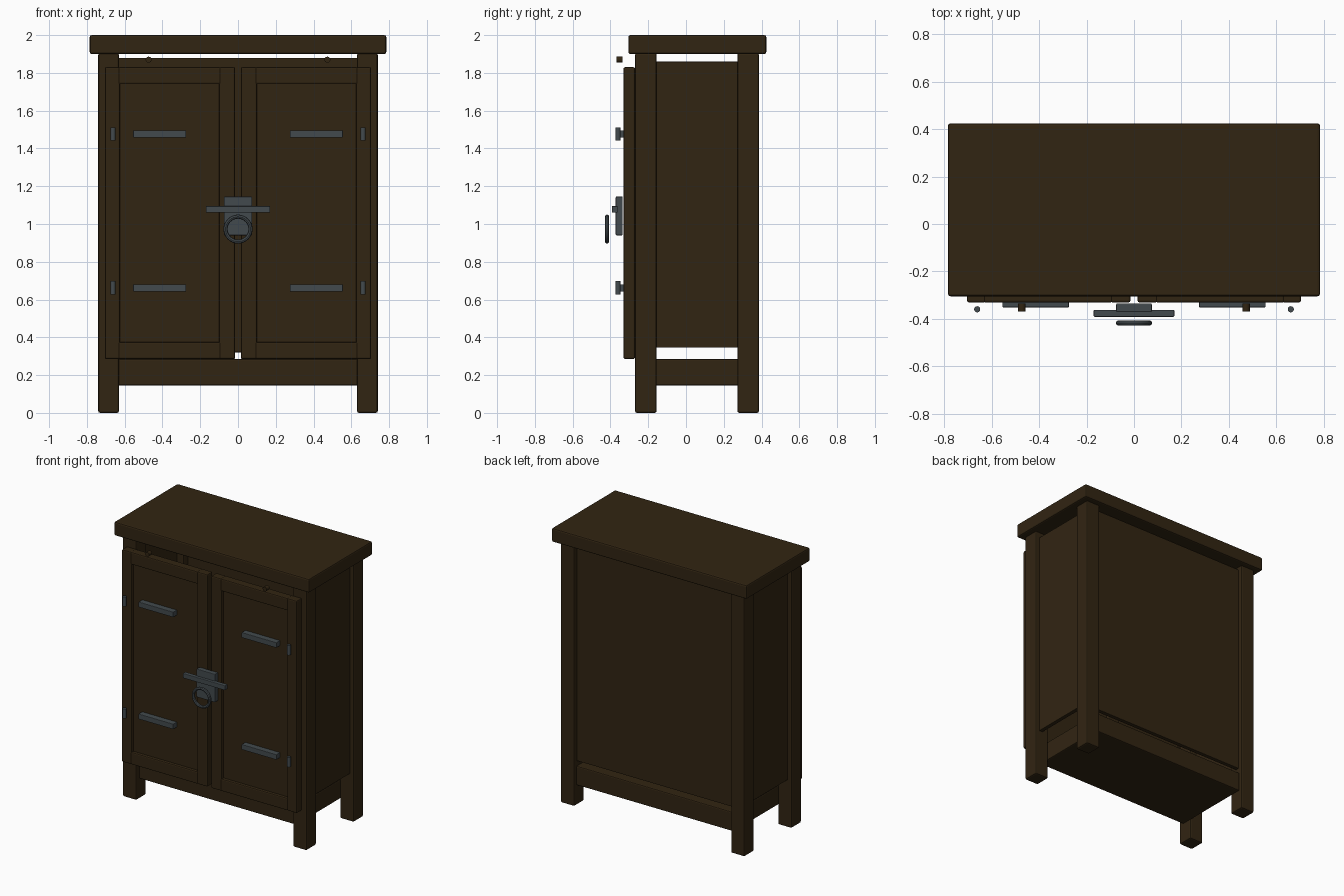
import bpy
from math import pi

if "Cube" in bpy.data.objects:
    bpy.data.objects.remove(bpy.data.objects["Cube"], do_unlink=True)


def material(name, rgb):
    m = bpy.data.materials.new(name)
    m.use_nodes = True
    m.diffuse_color = (*rgb, 1)
    m.node_tree.nodes["Principled BSDF"].inputs["Base Color"].default_value = (*rgb, 1)
    return m


WOOD = material("dark_wood", (0.031, 0.018, 0.006))
IRON = material("grey_iron", (0.055, 0.068, 0.075))


def finish(obj, name, mat, bevel=0):
    obj.name = name
    obj.data.materials.append(mat)
    if bevel:
        mod = obj.modifiers.new("edge_bevel", "BEVEL")
        mod.width = bevel
        mod.segments = 2
    return obj


def box(name, x, y, z, mat=WOOD, bevel=0.008):
    """Box from (low, high) ranges on each axis."""
    bpy.ops.mesh.primitive_cube_add(size=1)
    obj = bpy.context.object
    obj.location = [(a + b) / 2 for a, b in (x, y, z)]
    obj.scale = [abs(b - a) for a, b in (x, y, z)]
    bpy.ops.object.transform_apply(location=False, rotation=False, scale=True)
    return finish(obj, name, mat, bevel)


def rod(name, loc, radius, length, mat, rot=(0, 0, 0)):
    bpy.ops.mesh.primitive_cylinder_add(vertices=16, radius=radius, depth=length,
                                        location=loc, rotation=rot)
    bpy.ops.object.shade_smooth_by_angle()
    return finish(bpy.context.object, name, mat)


# Carcass
box("top_slab", (-0.785, 0.785), (-0.305, 0.425), (1.9, 2.0), bevel=0.01)
box("base_plinth", (-0.635, 0.635), (-0.235, 0.36), (0.145, 0.285))
box("back_panel", (-0.635, 0.635), (0.325, 0.355), (0.32, 1.88), bevel=0.004)

for side, s in (("left", 1), ("right", -1)):
    def mx(a, b):
        return tuple(sorted((s * a, s * b)))

    # Legs and side panel
    box(f"front_leg_{side}", mx(0.63, 0.74), (-0.27, -0.155), (0, 1.905), bevel=0.01)
    box(f"back_leg_{side}", mx(0.63, 0.74), (0.272, 0.386), (0, 1.905), bevel=0.01)
    box(f"side_panel_{side}", mx(0.68, 0.71), (-0.16, 0.275), (0.345, 1.86), bevel=0.004)

    # Framed door with sunken panel
    depth = (-0.331, -0.27)
    for part, a, b in (("outer", 0.625, 0.705), ("inner", 0.015, 0.1)):
        box(f"door_{part}_stile_{side}", mx(a, b), depth, (0.285, 1.83))
    for part, a, b in (("bottom", 0.285, 0.375), ("top", 1.74, 1.83)):
        box(f"door_{part}_rail_{side}", mx(0.09, 0.635), depth, (a, b))
    box(f"door_panel_{side}", mx(0.09, 0.635), (-0.31, -0.28), (0.365, 1.75), bevel=0)

    # Hinge straps and pins
    for level, z in (("lower", 0.662), ("upper", 1.477)):
        box(f"{level}_hinge_strap_{side}", mx(0.275, 0.555), (-0.352, -0.305),
            (z - 0.019, z + 0.019), IRON, 0.003)
        rod(f"{level}_hinge_pin_{side}", (s * 0.662, -0.36, z), 0.013, 0.07, IRON)

    # Peg above the door
    rod(f"door_peg_{side}", (s * 0.473, -0.352, 1.87), 0.016, 0.034, WOOD, (pi / 2, 0, 0))

# Latch, crossbar and pull ring
box("latch_plate", (-0.075, 0.075), (-0.372, -0.335), (0.94, 1.145), IRON, 0.004)
box("latch_bar", (-0.17, 0.17), (-0.392, -0.362), (1.06, 1.095), IRON, 0.004)
bpy.ops.mesh.primitive_torus_add(major_radius=0.066, minor_radius=0.011, major_segments=32,
                                 minor_segments=8, location=(0, -0.418, 0.973),
                                 rotation=(pi / 2, 0, 0))
bpy.ops.object.shade_smooth_by_angle()
finish(bpy.context.object, "pull_ring", IRON)
